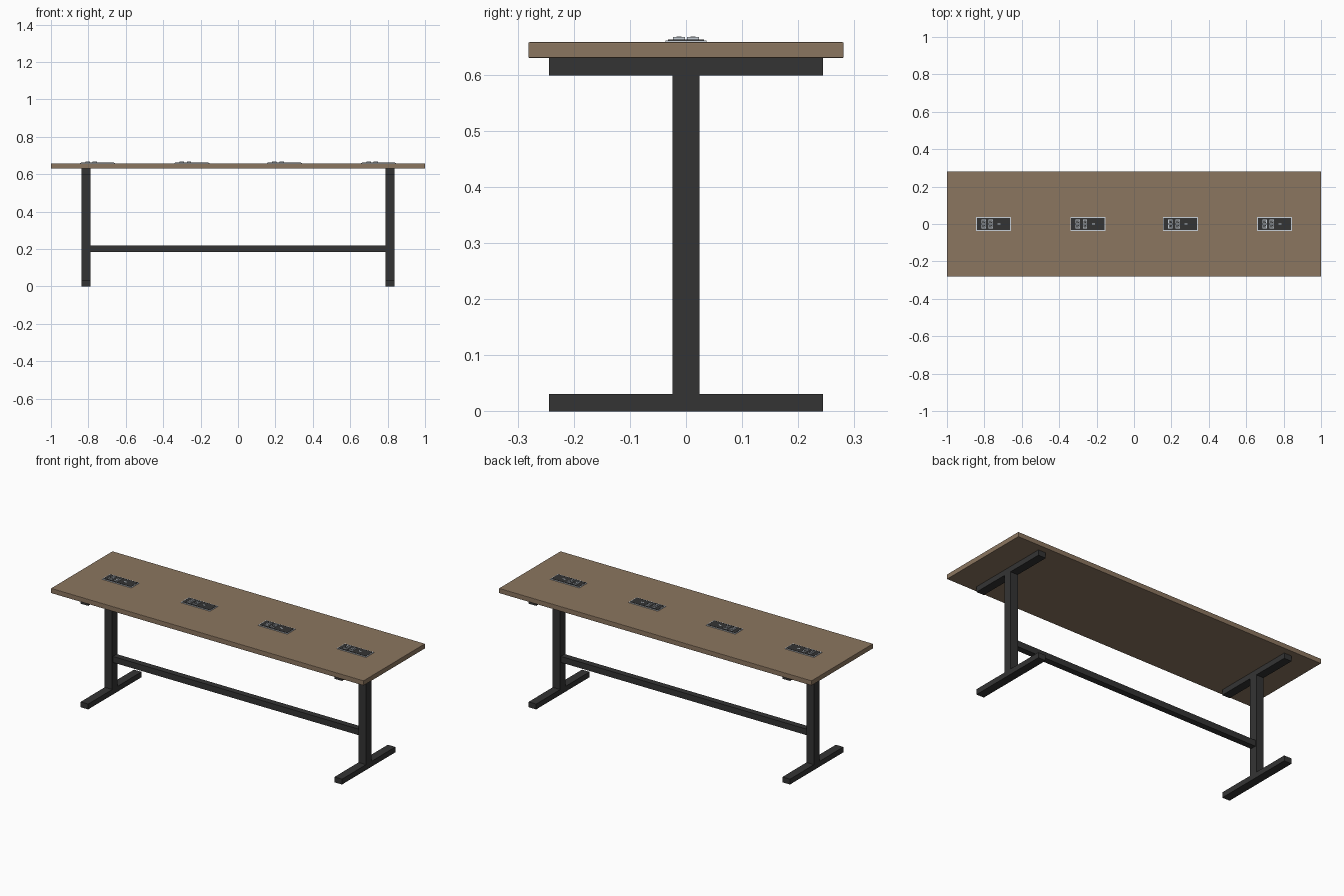
import bpy
import bmesh
from mathutils import Matrix, Vector

if "Cube" in bpy.data.objects:
    bpy.data.objects.remove(bpy.data.objects["Cube"])


def material(name, rgb):
    mat = bpy.data.materials.new(name)
    mat.use_nodes = True
    color = (*rgb, 1)
    mat.diffuse_color = color
    mat.node_tree.nodes["Principled BSDF"].inputs["Base Color"].default_value = color
    return mat


WOOD = material("brown_wood", (0.26, 0.18, 0.115))
METAL = material("charcoal_metal", (0.034, 0.034, 0.034))
SILVER = material("pale_silver", (0.58, 0.63, 0.68))


def boxes(name, mat, items, bevel=0):
    """One object from boxes given as (centre x, centre y, bottom z, size)."""
    bm = bmesh.new()
    for x, y, z, size in items:
        place = Matrix.Translation((x, y, z + size[2] / 2))
        bmesh.ops.create_cube(bm, size=1, matrix=place @ Matrix.Diagonal(Vector((*size, 1))))
    mesh = bpy.data.meshes.new(name)
    bm.to_mesh(mesh)
    bm.free()
    mesh.materials.append(mat)
    obj = bpy.data.objects.new(name, mesh)
    bpy.context.collection.objects.link(obj)
    if bevel:
        mod = obj.modifiers.new("Soft edges", "BEVEL")
        mod.width = bevel
        mod.segments = 2
    return obj


TOP_Z, UNDER_Z = 0.658, 0.63
LEG_X, TUBE, RAIL = 0.812, 0.048, 0.031

# Tabletop
boxes("tabletop", WOOD, [(0, 0, UNDER_Z, (2, 0.562, TOP_Z - UNDER_Z))], 0.002)

# Two I-shaped leg frames
for side, sign in (("left", 1), ("right", -1)):
    x = sign * LEG_X
    bar = (TUBE, 0.488, RAIL)
    boxes(side + "_foot", METAL, [(x, 0, 0, bar)])
    boxes(side + "_post", METAL, [(x, 0, RAIL, (TUBE, TUBE, UNDER_Z - 2 * RAIL))])
    boxes(side + "_top_support", METAL, [(x, 0, UNDER_Z - RAIL, bar)])

# Stretcher between the posts
boxes("stretcher", METAL, [(0, 0, 0.185, (2 * LEG_X - TUBE, 0.035, 0.035))])

# Power units set along the centre of the top
for i, x in enumerate((-0.751, -0.247, 0.248, 0.751), 1):
    unit = f"power_unit_{i}_"
    boxes(unit + "rim", SILVER, [(x, 0, TOP_Z, (0.187, 0.073, 0.003))])
    boxes(unit + "panel", METAL, [(x, 0, TOP_Z + 0.003, (0.178, 0.064, 0.0015))])

    # Two columns of two sockets, each a pale frame with a dark face and pale slots
    frames, faces, slots = [], [], []
    for sx in (x - 0.053, x - 0.015):
        for sy in (-0.0125, 0.0125):
            frames.append((sx, sy, TOP_Z + 0.004, (0.024, 0.021, 0.005)))
            faces.append((sx, sy, TOP_Z + 0.0088, (0.018, 0.015, 0.0007)))
            for dx, dy in ((-0.004, 0.003), (-0.004, -0.003), (0.004, 0)):
                slots.append((sx + dx, sy + dy, TOP_Z + 0.0092, (0.005, 0.003, 0.0008)))
    boxes(unit + "socket_frames", SILVER, frames)
    boxes(unit + "socket_faces", METAL, faces)
    boxes(unit + "socket_slots", SILVER, slots)

    # Small charging port
    boxes(unit + "charging_port", SILVER, [(x + 0.03, 0, TOP_Z + 0.004, (0.016, 0.008, 0.001))])
